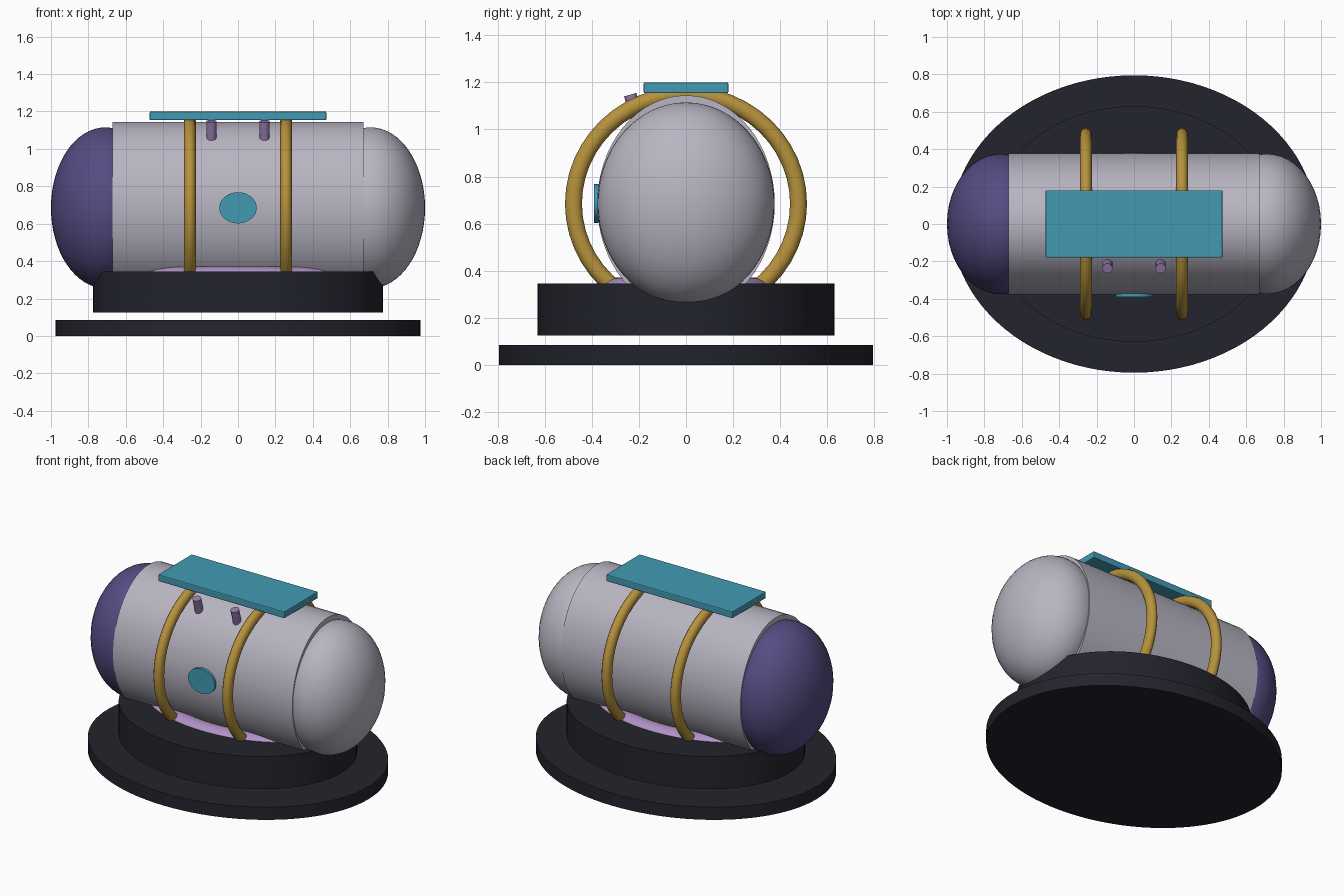
import bpy
import math

if "Cube" in bpy.data.objects:
    bpy.data.objects.remove(bpy.data.objects["Cube"])


def material(name, r, g, b):
    """Flat colour from 0-255 sRGB, stored as linear."""
    m = bpy.data.materials.new(name)
    m.diffuse_color = [((c / 255 + 0.055) / 1.055) ** 2.4 for c in (r, g, b)] + [1]
    m.use_nodes = True
    m.node_tree.nodes["Principled BSDF"].inputs["Base Color"].default_value = m.diffuse_color
    return m


GREY = material("pale grey", 184, 181, 194)
PURPLE = material("deep purple", 86, 75, 130)
DARK = material("near black", 35, 35, 45)
GOLD = material("gold", 182, 146, 60)
TEAL = material("teal", 66, 154, 180)
LILAC = material("lilac", 176, 146, 198)
MAUVE = material("mauve", 148, 122, 168)


def finish(name, mat, scale=(1, 1, 1), rot=(0, 0, 0), smooth=True):
    ob = bpy.context.object
    ob.name = name
    ob.scale = scale
    ob.rotation_euler = rot
    bpy.ops.object.transform_apply(location=False, rotation=True, scale=True)
    ob.data.materials.append(mat)
    if smooth:
        bpy.ops.object.shade_smooth_by_angle(angle=math.radians(40))
    return ob


def cylinder(name, mat, loc, radii, depth, rot=(0, 0, 0), verts=64):
    bpy.ops.mesh.primitive_cylinder_add(vertices=verts, radius=1, depth=1, location=loc)
    return finish(name, mat, (radii[0], radii[1], depth), rot)


MID = 0.685          # height of the capsule axis
SIDE = math.pi / 2

# Stand: wide floor disc and a thicker pedestal floating just above it
cylinder("floor_disc", DARK, (0, 0, 0.0425), (0.975, 0.795), 0.085, verts=96)
cylinder("pedestal", DARK, (0, 0, 0.235), (0.775, 0.63), 0.22, verts=96)

# Cushion ring between pedestal and capsule
bpy.ops.mesh.primitive_torus_add(major_radius=1, minor_radius=0.22, major_segments=64,
                                 minor_segments=16, location=(0, 0, 0.32))
finish("cushion_ring", LILAC, (0.53, 0.32, 0.23))

# Capsule body with rounded ends
cylinder("capsule_body", GREY, (0, 0, MID), (0.46, 0.377), 1.34, (0, SIDE, 0))
for name, mat, sx in (("left_cap", PURPLE, -1), ("right_cap", GREY, 1)):
    bpy.ops.mesh.primitive_uv_sphere_add(segments=48, ring_count=32, radius=1,
                                         location=(sx * 0.71, 0, MID))
    finish(name, mat, (0.29, 0.376, 0.43))

# Hoops around the body and pegs on its upper front
for side, sx in (("left", -1), ("right", 1)):
    bpy.ops.mesh.primitive_torus_add(major_radius=0.478, minor_radius=0.036,
                                     major_segments=48, minor_segments=12,
                                     location=(sx * 0.257, 0, MID))
    finish(side + "_hoop", GOLD, (0.97, 1, 0.88), (0, SIDE, 0))
    lean, length = 0.28, 0.2
    cylinder(side + "_peg", MAUVE,
             (sx * 0.142, -0.237 + math.sin(lean) * length / 2,
              1.148 - math.cos(lean) * length / 2),
             (0.027, 0.027), length, (lean, 0, 0), verts=24)

# Round window on the front
cylinder("front_window", TEAL, (0, -0.365, MID), (0.1, 0.083), 0.05, (SIDE, 0, 0), verts=48)

# Flat roof panel with softened edges
bpy.ops.mesh.primitive_cube_add(size=1, location=(0, 0, 1.177))
panel = finish("roof_panel", TEAL, (0.945, 0.36, 0.046), smooth=False)
bevel = panel.modifiers.new("soft_edges", "BEVEL")
bevel.width = 0.006
bevel.segments = 2
